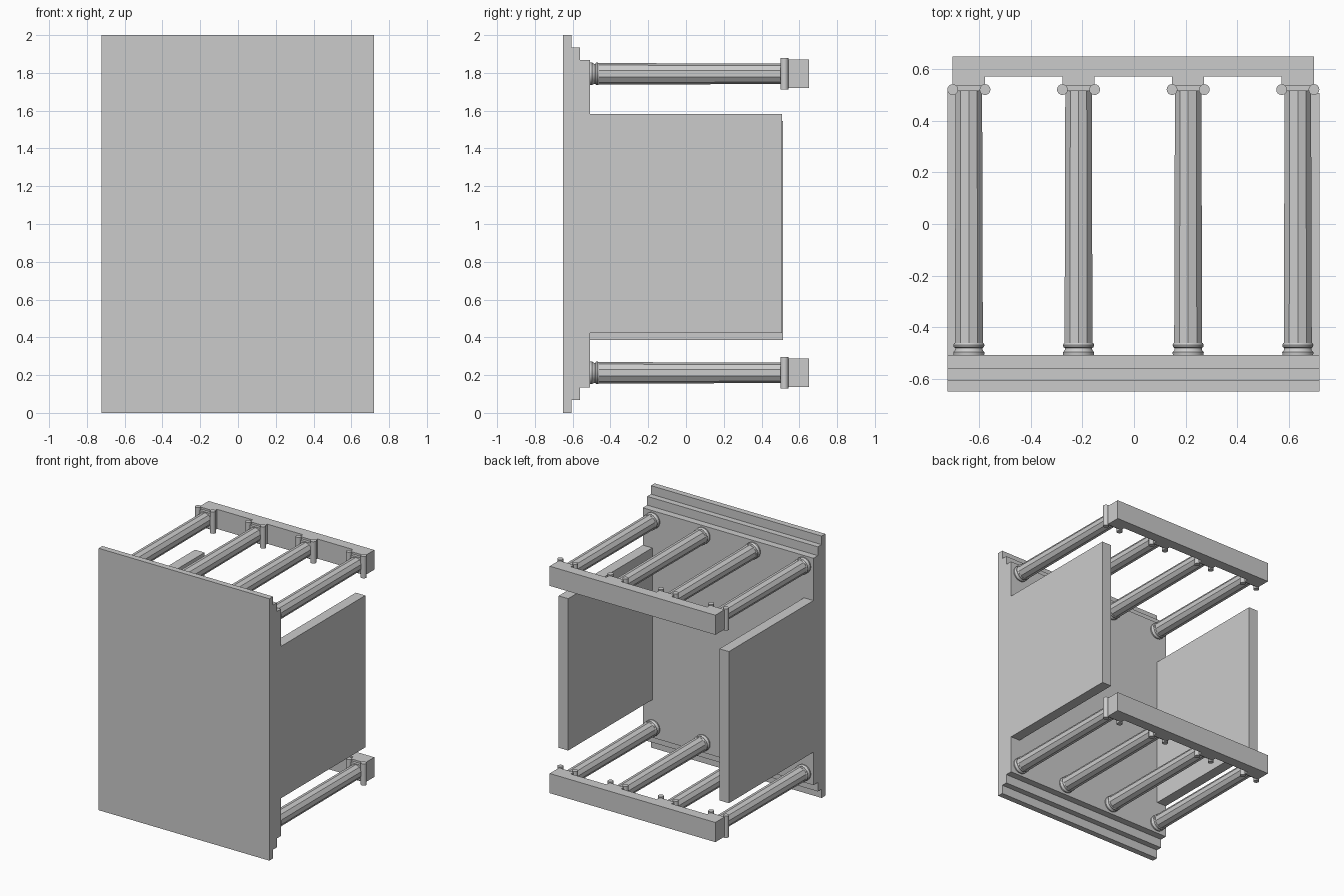
import bpy, bmesh, math
from mathutils import Matrix, Vector

if "Cube" in bpy.data.objects:
    bpy.data.objects.remove(bpy.data.objects["Cube"])

stone = bpy.data.materials.new("grey stone")
stone.diffuse_color = (0.6, 0.6, 0.6, 1)
stone.use_nodes = True
stone.node_tree.nodes["Principled BSDF"].inputs["Base Color"].default_value = stone.diffuse_color


def finish(name, bm, smooth=None):
    bmesh.ops.recalc_face_normals(bm, faces=bm.faces)
    me = bpy.data.meshes.new(name)
    bm.to_mesh(me)
    bm.free()
    me.materials.append(stone)
    ob = bpy.data.objects.new(name, me)
    bpy.context.collection.objects.link(ob)
    if smooth:
        bpy.context.view_layer.objects.active = ob
        ob.select_set(True)
        bpy.ops.object.shade_smooth_by_angle(angle=math.radians(smooth))
        ob.select_set(False)
    return ob


def box(name, x, y, z):
    bm = bmesh.new()
    bmesh.ops.create_cube(bm, size=1)
    for v in bm.verts:
        v.co = Vector([(a + b) / 2 + c * (b - a) for (a, b), c in zip((x, y, z), v.co)])
    return finish(name, bm)


def lathe_y(name, profile, sides, cx, cz, smooth=None):
    """Revolve (y, radius) points around a line along y, with capped ends."""
    bm = bmesh.new()
    rings = []
    for y, r in profile:
        rings.append([bm.verts.new((cx + r * math.cos(a), y, cz + r * math.sin(a)))
                      for a in (2 * math.pi * (i + 0.5) / sides for i in range(sides))])
    for lo, hi in zip(rings, rings[1:]):
        for i in range(sides):
            j = (i + 1) % sides
            bm.faces.new((lo[i], lo[j], hi[j], hi[i]))
    bm.faces.new(rings[0])
    bm.faces.new(rings[-1])
    return finish(name, bm, smooth)


def scroll(name, x, y, z):
    bm = bmesh.new()
    bmesh.ops.create_cone(bm, cap_ends=True, segments=16, radius1=0.021, radius2=0.021,
                          depth=0.166, matrix=Matrix.Translation((x, y, z)))
    return finish(name, bm, 40)


# Stepped platform
box("platform_bottom_step", (-0.722, 0.72), (-0.65, -0.605), (0, 2))
box("platform_middle_step", (-0.722, 0.72), (-0.605, -0.56), (0.067, 1.935))
box("platform_top_step", (-0.722, 0.72), (-0.56, -0.507), (0.135, 1.868))

# Side walls
box("right_wall", (0.64, 0.72), (-0.507, 0.508), (0.423, 1.583))
box("left_wall", (-0.722, -0.642), (-0.507, 0.513), (0.387, 1.545))

# Two colonnades, each carrying a beam
for row, cz in (("upper", 1.795), ("lower", 0.212)):
    box(row + "_beam", (-0.703, 0.697), (0.572, 0.65), (cz - 0.075, cz + 0.075))
    for i in range(4):
        cx = -0.64 + i * 0.425
        tag = f"{row}_column_{i + 1}"
        lathe_y(tag + "_shaft", [(-0.47, 0.057), (0.50, 0.054), (0.535, 0.054)], 10, cx, cz)
        lathe_y(tag + "_base", [(-0.507, 0.06), (-0.497, 0.061), (-0.489, 0.054),
                                (-0.481, 0.053), (-0.477, 0.059), (-0.469, 0.061),
                                (-0.461, 0.057)], 24, cx, cz, 40)
        # Capital: block, cushion and two scrolls
        box(tag + "_abacus", (cx - 0.063, cx + 0.062), (0.537, 0.572), (cz - 0.075, cz + 0.075))
        box(tag + "_cushion", (cx - 0.063, cx + 0.062), (0.515, 0.537), (cz - 0.06, cz + 0.06))
        for side in (-1, 1):
            scroll(f"{tag}_scroll_{side}", cx + side * 0.0625, 0.521, cz)
